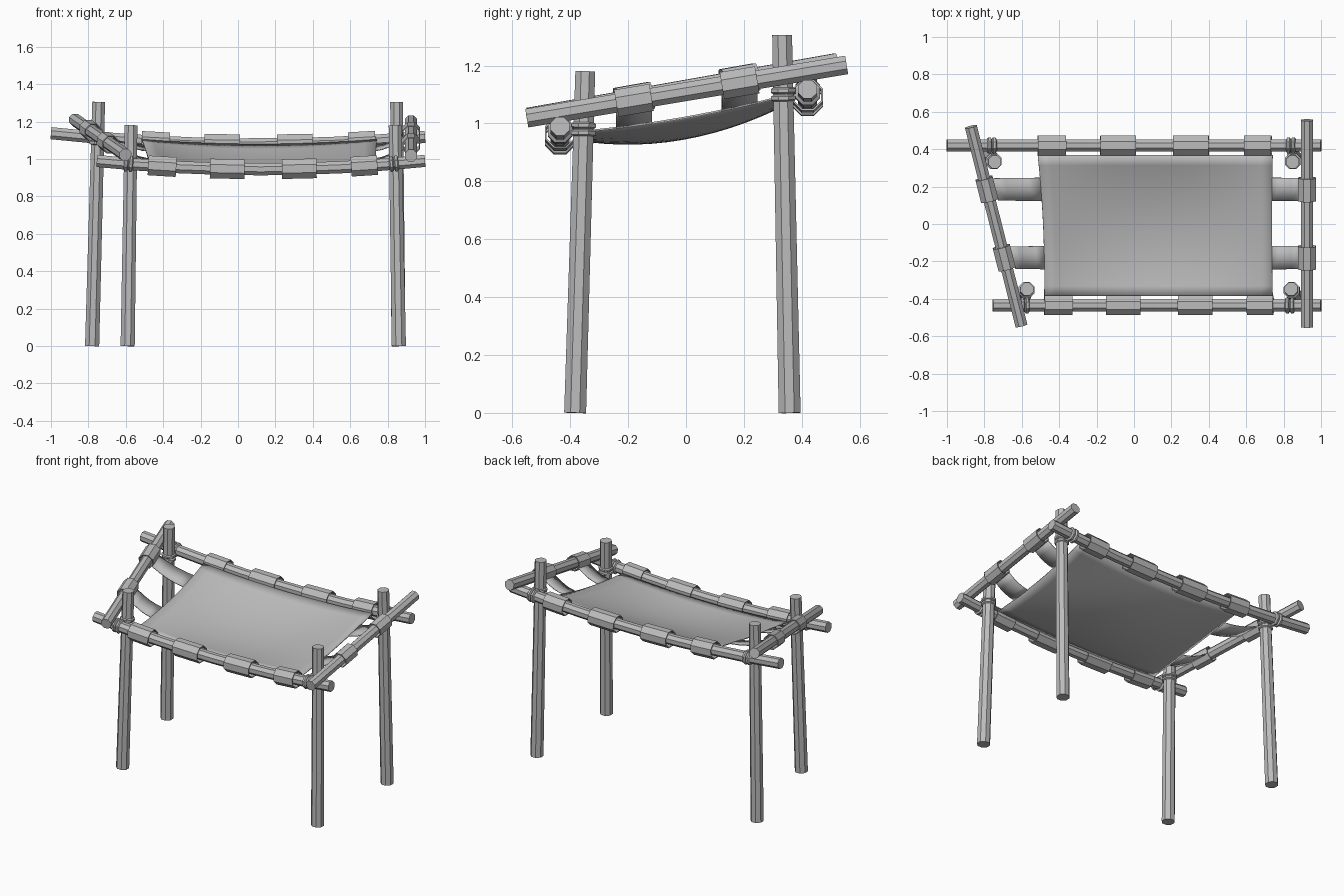
import bpy, bmesh, math
from mathutils import Vector

cube = bpy.data.objects.get("Cube")
if cube:
    bpy.data.objects.remove(cube, do_unlink=True)

# One plain grey for the whole frame and cloth
grey = bpy.data.materials.new("plain_grey")
grey.use_nodes = True
grey.diffuse_color = (0.5, 0.5, 0.5, 1)
bsdf = next(n for n in grey.node_tree.nodes if n.type == 'BSDF_PRINCIPLED')
bsdf.inputs["Base Color"].default_value = grey.diffuse_color
bsdf.inputs["Roughness"].default_value = 0.8


def finish(bm, name, thickness=0, smooth=False):
    bmesh.ops.recalc_face_normals(bm, faces=bm.faces)
    mesh = bpy.data.meshes.new(name)
    bm.to_mesh(mesh)
    bm.free()
    mesh.materials.append(grey)
    obj = bpy.data.objects.new(name, mesh)
    bpy.context.collection.objects.link(obj)
    if smooth:
        for p in mesh.polygons:
            p.use_smooth = True
    if thickness:
        mod = obj.modifiers.new("thickness", 'SOLIDIFY')
        mod.thickness = thickness
        mod.offset = -1 if not smooth else 0
    return obj


def tube(name, points, radii, sides=8, caps=True, thickness=0):
    """Faceted tube through the points, one radius for each point."""
    bm = bmesh.new()
    points = [Vector(p) for p in points]
    rings = []
    for i, p in enumerate(points):
        d = (points[min(i + 1, len(points) - 1)] - points[max(i - 1, 0)]).normalized()
        ref = Vector((0, 1, 0)) if abs(d.z) > 0.9 else Vector((0, 0, 1))
        side = d.cross(ref).normalized()
        up = side.cross(d)
        ring = []
        for k in range(sides):
            a = (k + 0.5) * math.tau / sides
            ring.append(bm.verts.new(p + radii[i] * (math.cos(a) * side + math.sin(a) * up)))
        rings.append(ring)
    for r0, r1 in zip(rings, rings[1:]):
        for k in range(sides):
            j = (k + 1) % sides
            bm.faces.new((r0[k], r0[j], r1[j], r1[k]))
    if caps:
        bm.faces.new(rings[0])
        bm.faces.new(rings[-1])
    return finish(bm, name, thickness)


def lashing(name, center, direction):
    """Two cord bands side by side around a pole."""
    c, d = Vector(center), Vector(direction).normalized()
    for s in (-1, 1):
        mid = c + d * s * 0.013
        pts = [mid + d * t for t in (-0.012, -0.006, 0.006, 0.012)]
        tube(f"{name}_{'a' if s < 0 else 'b'}", pts, (0.036, 0.046, 0.046, 0.036))


# Sagging long rails
def front_rail(x):
    return Vector((x, -0.435, 0.945 + 0.045 * ((x - 0.12) / 0.88) ** 2))


def back_rail(x):
    return Vector((x, 0.42, 1.078 + 0.06 * ((x - 0.1) / 1.1) ** 2))


def span(a, b, n):
    return [a + (b - a) * i / n for i in range(n + 1)]


for name, rail, start, sleeves in (
        ("front", front_rail, -0.755, ((-.48, -.33), (-.15, .035), (.235, .42), (.605, .745))),
        ("back", back_rail, -1.0, ((-.515, -.365), (-.18, .01), (.21, .40), (.59, .735)))):
    tube(name + "_rail", [rail(x) for x in span(start, 1.0, 8)], [0.035] * 9)
    for i, (a, b) in enumerate(sleeves):
        tube(f"{name}_cloth_sleeve_{i + 1}", [rail(a), rail(b)], [0.057] * 2,
             caps=False, thickness=0.006)

# Legs, with cord around each leg and around the rail beside it
legs = {
    "front_right": ((-0.59, -0.383), (-0.572, -0.348), 1.18, 0.98, front_rail),
    "front_left": ((0.86, -0.383), (0.84, -0.348), 1.18, 0.98, front_rail),
    "back_right": ((-0.78, 0.358), (-0.745, 0.332), 1.305, 1.10, back_rail),
    "back_left": ((0.858, 0.358), (0.848, 0.332), 1.305, 1.10, back_rail),
}
for name, (foot, head, height, tie, rail) in legs.items():
    base, top = Vector((*foot, 0)), Vector((*head, height))
    tube(name + "_leg", [base, top], (0.041, 0.037))
    at = base.lerp(top, tie / height)
    lashing(name + "_leg_lashing", at, top - base)
    x = at.x - 0.01
    lashing(name + "_rail_lashing", rail(x), rail(x + 0.05) - rail(x - 0.05))

# Straight side rails, running over the long rails
side_rails = {
    "left": (Vector((0.925, -0.55, 1.018)), Vector((0.925, 0.555, 1.202))),
    "right": (Vector((-0.602, -0.543, 1.022)), Vector((-0.872, 0.52, 1.21))),
}
strap_y = {"front": -0.18, "back": 0.185}

# Sagging cloth sheet
Y0, Y1 = -0.385, 0.368


def sheet_point(u, y):
    """u runs from -1 at the right edge to 1 at the left edge."""
    t = (y - Y0) / (Y1 - Y0)
    v = 2 * t - 1
    right = -0.48 - 0.035 * t + 0.012 * (1 - v * v)
    left = 0.742 - 0.005 * (1 - v * v)
    x = right + (left - right) * (u + 1) / 2
    z = 0.945 + 0.133 * t + 0.025 * u * u - (1 - v * v) * (0.065 - 0.048 * u * u)
    return Vector((x, y, z))


def grid_surface(bm, rows):
    rows = [[bm.verts.new(p) for p in row] for row in rows]
    for r0, r1 in zip(rows, rows[1:]):
        for i in range(len(r0) - 1):
            bm.faces.new((r0[i], r0[i + 1], r1[i + 1], r1[i]))


bm = bmesh.new()
grid_surface(bm, [[sheet_point(u, y) for u in span(-1, 1, 20)] for y in span(Y0, Y1, 14)])
finish(bm, "cloth_sheet", 0.006, True)

# Side rails, their sleeves and the straps that hold the sheet
for name, (a, b) in side_rails.items():
    s = 1 if name == "left" else -1
    tube(name + "_side_rail", [a, b], (0.035, 0.035))
    d = (b - a).normalized()
    for end, y in strap_y.items():
        mid = a.lerp(b, (y - a.y) / (b.y - a.y))
        tube(f"{name}_{end}_strap_sleeve", [mid - d * 0.062, mid + d * 0.062],
             [0.051] * 2, caps=False, thickness=0.006)
        rows = []
        for w in span(-0.062, 0.062, 2):
            inner = sheet_point(s, y + w)
            outer = mid + d * w - Vector((s * 0.046, 0, 0.022))
            row = []
            for t in span(0, 1, 4):
                p = inner.lerp(outer, t)
                p.z -= 0.012 * math.sin(math.pi * t)
                row.append(p)
            rows.append(row)
        bm = bmesh.new()
        grid_surface(bm, rows)
        finish(bm, f"{name}_{end}_strap", 0.006, True)
